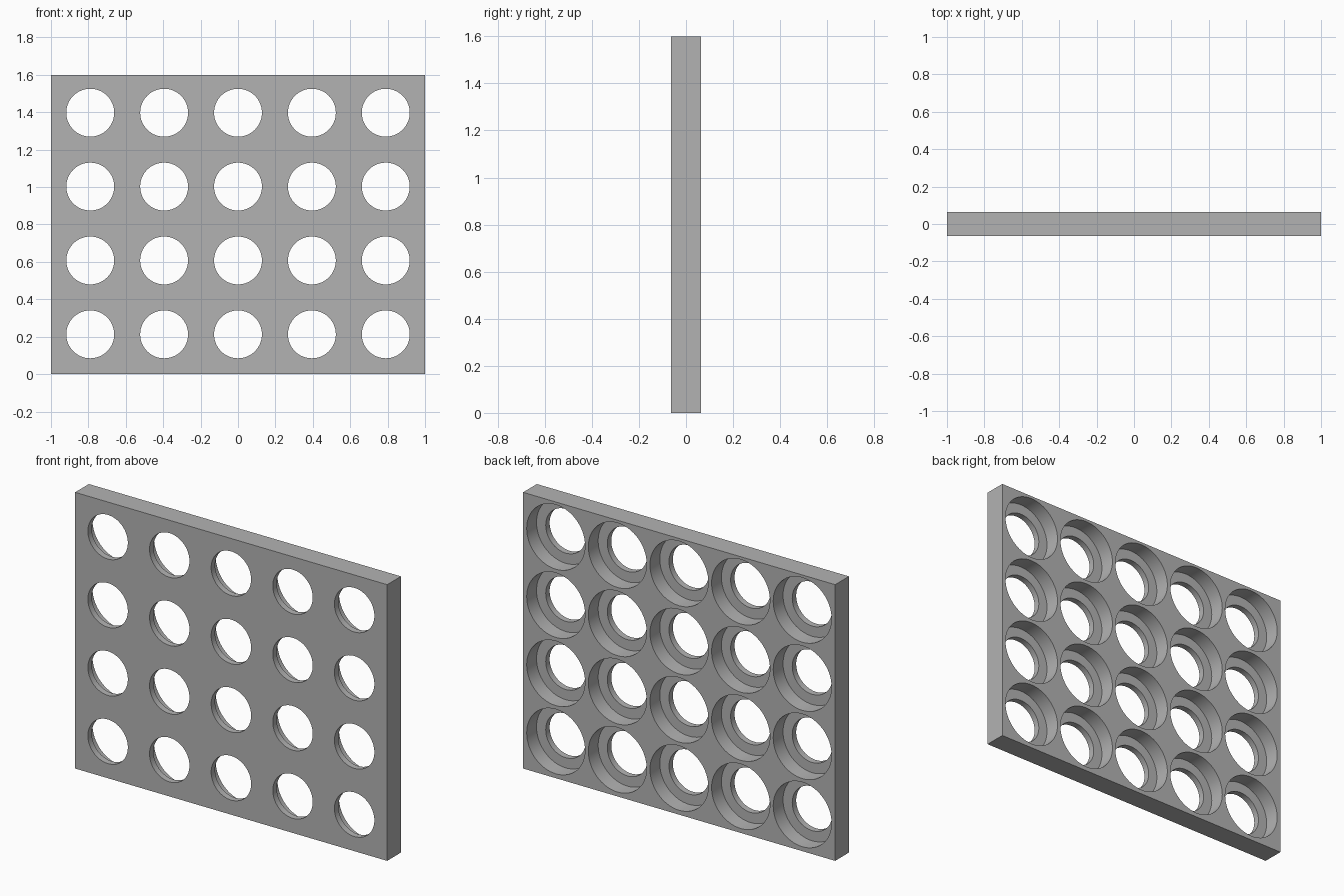
import bpy, bmesh, math
from mathutils import Vector

if "Cube" in bpy.data.objects:
    bpy.data.objects.remove(bpy.data.objects["Cube"], do_unlink=True)

WIDTH, DEPTH, HEIGHT = 2.0, 0.126, 1.6
COLS, ROWS, PITCH, MID_Z = 5, 4, 0.395, 0.805
HOLE_R, BORE_R, LIP = 0.128, 0.187, 0.036
SEGMENTS = 64

grey = bpy.data.materials.new("plain grey")
grey.use_nodes = True
colour = (0.45, 0.45, 0.45, 1)
grey.diffuse_color = colour
grey.node_tree.nodes["Principled BSDF"].inputs["Base Color"].default_value = colour


def add_object(name, bm):
    bmesh.ops.recalc_face_normals(bm, faces=bm.faces)
    mesh = bpy.data.meshes.new(name)
    bm.to_mesh(mesh)
    bm.free()
    mesh.materials.append(grey)
    obj = bpy.data.objects.new(name, mesh)
    bpy.context.collection.objects.link(obj)
    return obj


def stepped_plug(bm, x, z):
    """Narrow through hole widening to a counterbore at the back."""
    front, back = -DEPTH / 2, DEPTH / 2
    step = front + LIP
    profile = [(HOLE_R, front - 0.05), (HOLE_R, step), (BORE_R, step), (BORE_R, back + 0.05)]
    rings = []
    for r, y in profile:
        angles = [math.tau * i / SEGMENTS for i in range(SEGMENTS)]
        rings.append([bm.verts.new((x + r * math.cos(a), y, z + r * math.sin(a))) for a in angles])
    for a, b in zip(rings, rings[1:]):
        for i in range(SEGMENTS):
            j = (i + 1) % SEGMENTS
            bm.faces.new((a[i], a[j], b[j], b[i]))
    bm.faces.new(rings[0])
    bm.faces.new(rings[-1])


# Solid slab
bm = bmesh.new()
bmesh.ops.create_cube(bm, size=1)
bmesh.ops.scale(bm, vec=Vector((WIDTH, DEPTH, HEIGHT)), verts=bm.verts)
bmesh.ops.translate(bm, vec=Vector((0, 0, HEIGHT / 2)), verts=bm.verts)
plate = add_object("perforated_plate", bm)

# Grid of stepped holes
bm = bmesh.new()
for col in range(COLS):
    for row in range(ROWS):
        stepped_plug(bm, (col - (COLS - 1) / 2) * PITCH, MID_Z + (row - (ROWS - 1) / 2) * PITCH)
cutter = add_object("hole_cutter", bm)
cutter.hide_render = True

# Cut the holes, then drop the cutter
cut = plate.modifiers.new("holes", "BOOLEAN")
cut.operation = "DIFFERENCE"
cut.solver = "EXACT"
cut.object = cutter
bpy.ops.object.select_all(action="DESELECT")
plate.select_set(True)
bpy.context.view_layer.objects.active = plate
bpy.ops.object.modifier_apply(modifier=cut.name)
bpy.data.objects.remove(cutter, do_unlink=True)
bpy.ops.object.shade_smooth_by_angle(angle=math.radians(30))
